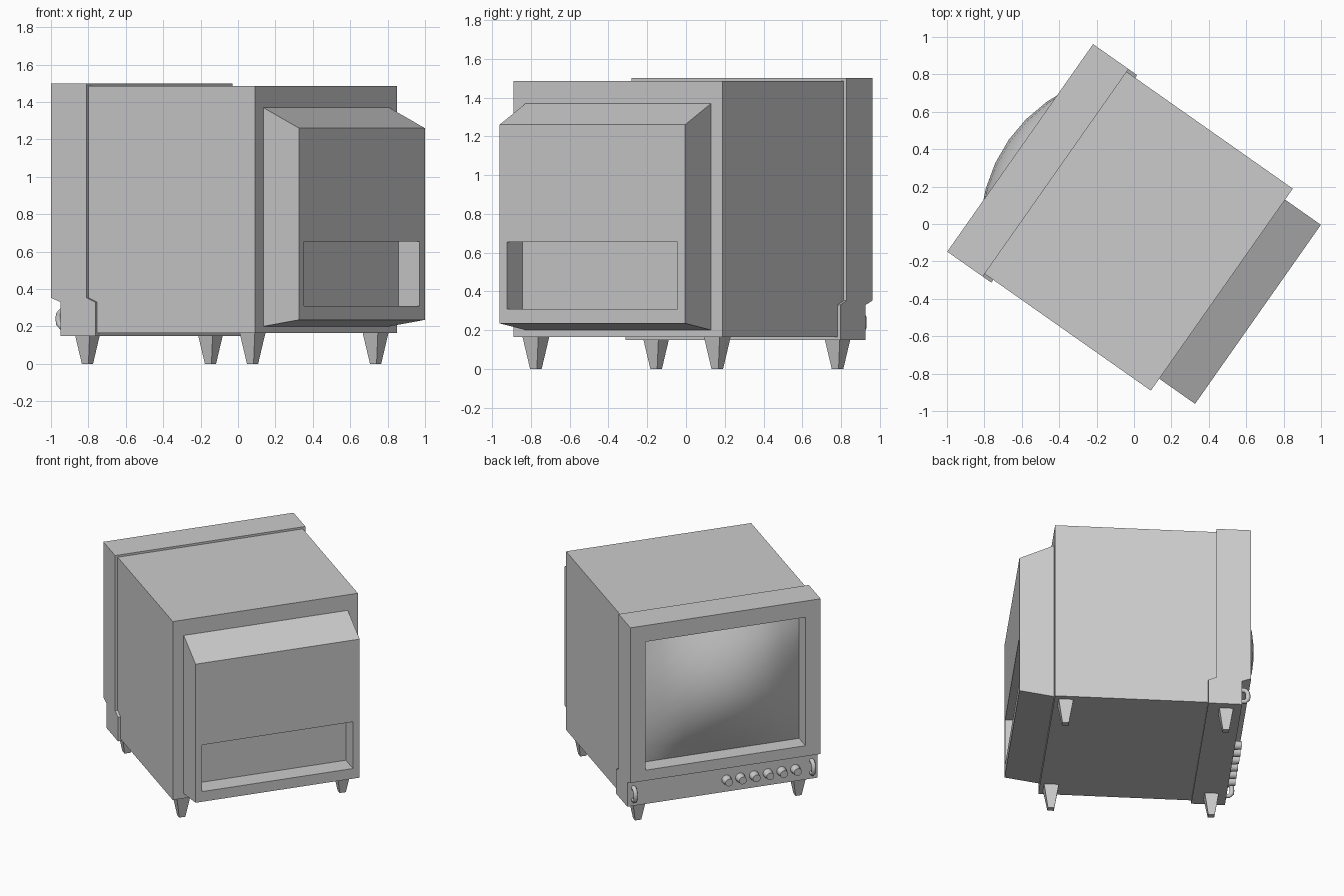
import bpy, bmesh, math
from mathutils import Matrix, Vector

if "Cube" in bpy.data.objects:
    bpy.data.objects.remove(bpy.data.objects["Cube"])

# Built in a local frame (screen faces -y), then turned on the spot
TURN = Matrix.Rotation(math.radians(-125.1), 4, 'Z')
CX = 0.017
PARTS = []


def mesh_object(name, bm):
    bmesh.ops.recalc_face_normals(bm, faces=bm.faces)
    me = bpy.data.meshes.new(name)
    bm.to_mesh(me)
    bm.free()
    ob = bpy.data.objects.new(name, me)
    bpy.context.collection.objects.link(ob)
    PARTS.append(ob)
    return ob


def extrude_profile(name, profile, x0, x1):
    """Extrude a (y, z) outline along x."""
    bm = bmesh.new()
    face = bm.faces.new([bm.verts.new((x0, y, z)) for y, z in profile])
    ext = bmesh.ops.extrude_face_region(bm, geom=[face])['geom']
    bmesh.ops.translate(bm, vec=(x1 - x0, 0, 0),
                        verts=[g for g in ext if isinstance(g, bmesh.types.BMVert)])
    return mesh_object(name, bm)


def box(name, x0, x1, y0, y1, z0, z1):
    return extrude_profile(name, [(y0, z0), (y1, z0), (y1, z1), (y0, z1)], x0, x1)


def cut(ob, cutter):
    """Subtract the cutter, apply, and throw it away."""
    cutter.hide_render = True
    mod = ob.modifiers.new('cut', 'BOOLEAN')
    mod.operation, mod.solver, mod.object = 'DIFFERENCE', 'EXACT', cutter
    deps = bpy.context.evaluated_depsgraph_get()
    me = bpy.data.meshes.new_from_object(ob.evaluated_get(deps))
    ob.modifiers.clear()
    ob.data = me
    PARTS.remove(cutter)
    bpy.data.objects.remove(cutter)


def smooth(ob, angle=40):
    bpy.ops.object.select_all(action='DESELECT')
    ob.select_set(True)
    bpy.context.view_layer.objects.active = ob
    bpy.ops.object.shade_smooth_by_angle(angle=math.radians(angle))


# Main cabinet
box('cabinet', CX - 0.66, CX + 0.66, -0.55, 0.586, 0.165, 1.485)

# Front bezel with set-back control panel and screen opening
bezel = extrude_profile('front_bezel', [
    (-0.732, 1.5), (-0.5, 1.5), (-0.5, 0.352), (-0.444, 0.33),
    (-0.444, 0.15), (-0.671, 0.15), (-0.671, 0.33), (-0.732, 0.352)],
    CX - 0.678, CX + 0.678)
cut(bezel, box('opening_cutter', CX - 0.57, CX + 0.57, -0.9, -0.56, 0.43, 1.38))

# Rear tube housing with sloped top and bottom, and connector recess
rear = extrude_profile('rear_housing',
                       [(0.56, 0.2), (0.586, 0.2), (0.82, 0.235), (0.82, 1.26), (0.586, 1.37), (0.56, 1.37)],
                       CX - 0.588, CX + 0.582)
cut(rear, box('recess_cutter', CX - 0.54, CX + 0.535, 0.68, 0.95, 0.31, 0.655))

# Bulging screen glass
bm = bmesh.new()
bmesh.ops.create_grid(bm, x_segments=8, y_segments=8, size=1)
for v in bm.verts:
    u, w = v.co.x, v.co.y
    bulge = (1 - u * u) * (1 - w * w)
    v.co = Vector((CX + 0.57 * u, -0.607 - 0.2 * bulge, 0.905 + 0.475 * w))
screen = mesh_object('screen', bm)
if screen.data.polygons[0].normal.y > 0:
    screen.data.flip_normals()
smooth(screen, 60)

# Row of six control knobs
for i in range(6):
    bm = bmesh.new()
    bmesh.ops.create_cone(bm, cap_ends=True, segments=16, radius1=0.034, radius2=0.027, depth=0.065)
    bmesh.ops.transform(bm, verts=bm.verts, matrix=Matrix.Translation(
        (0.045 + 0.098 * i, -0.695, 0.24)) @ Matrix.Rotation(math.radians(90), 4, 'X'))
    smooth(mesh_object(f'knob_{i + 1}', bm))

# Two upright pull handles, swept as bent tubes
for name, side in (('left_handle', -1), ('right_handle', 1)):
    cu = bpy.data.curves.new(name, 'CURVE')
    cu.dimensions = '3D'
    cu.bevel_depth, cu.bevel_resolution = 0.016, 2
    pts = [(-0.66, 0.195), (-0.695, 0.197), (-0.713, 0.215), (-0.715, 0.24),
           (-0.713, 0.265), (-0.695, 0.283), (-0.66, 0.285)]
    sp = cu.splines.new('POLY')
    sp.points.add(len(pts) - 1)
    for p, (y, z) in zip(sp.points, pts):
        p.co = (CX + side * 0.635, y, z, 1)
    tmp = bpy.data.objects.new(name + '_path', cu)
    bpy.context.collection.objects.link(tmp)
    deps = bpy.context.evaluated_depsgraph_get()
    bm = bmesh.new()
    bm.from_mesh(bpy.data.meshes.new_from_object(tmp.evaluated_get(deps)))
    bpy.data.objects.remove(tmp)
    smooth(mesh_object(name, bm), 50)

# Four tapered square feet
for row, y in (('front', -0.57), ('rear', 0.509)):
    for name, side in (('left', -1), ('right', 1)):
        bm = bmesh.new()
        bmesh.ops.create_cube(bm, size=1)
        for v in bm.verts:
            s = 0.1 if v.co.z > 0 else 0.043
            v.co = Vector((CX + side * 0.572 + v.co.x * s, y + v.co.y * s,
                           0.168 if v.co.z > 0 else 0))
        mesh_object(f'{row}_{name}_foot', bm)

# Turn the whole set
for ob in PARTS:
    ob.data.transform(TURN)
    ob.data.update()
